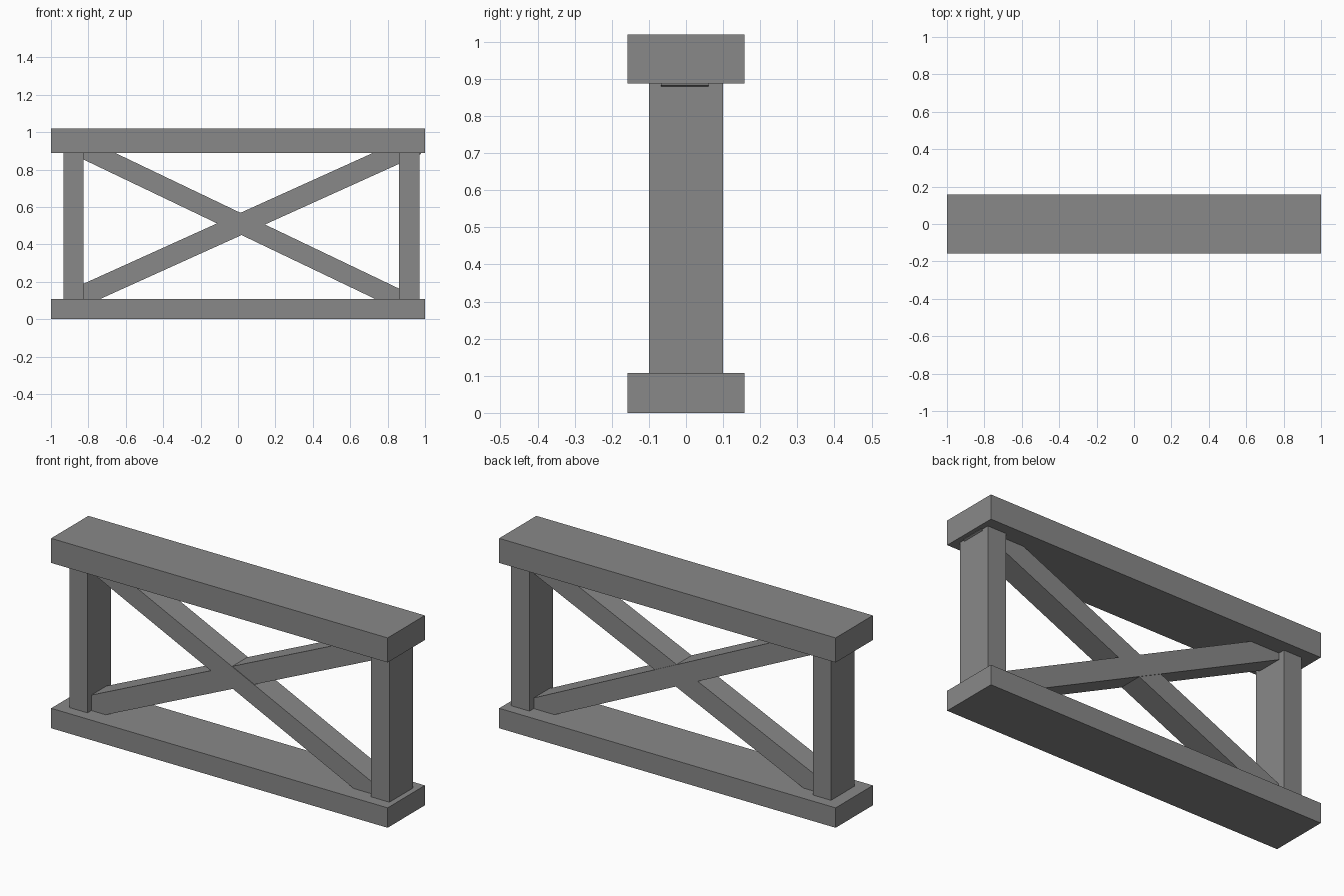
import bpy
import math

cube = bpy.data.objects.get("Cube")
if cube:
    bpy.data.objects.remove(cube, do_unlink=True)

# Single grey colour
grey = bpy.data.materials.new("plain_grey")
grey.use_nodes = True
COLOUR = (0.25, 0.25, 0.25, 1)
grey.diffuse_color = COLOUR
grey.node_tree.nodes["Principled BSDF"].inputs["Base Color"].default_value = COLOUR


def box(name, centre, size, tilt=0.0):
    """Box of the given size, tilted about y."""
    bpy.ops.mesh.primitive_cube_add(size=1, location=centre)
    obj = bpy.context.object
    obj.name = name
    obj.scale = size
    obj.rotation_euler.y = tilt
    obj.data.materials.append(grey)
    return obj


def span(name, x, y, z):
    """Upright box between the limits on each axis."""
    box(name, [(a + b) / 2 for a, b in (x, y, z)], [b - a for a, b in (x, y, z)])


def brace(name, x, mid_z, slope, y, thickness):
    """Diagonal beam whose centre line is z = mid_z + slope * x."""
    cx = (x[0] + x[1]) / 2
    angle = math.atan(slope)
    length = (x[1] - x[0]) / math.cos(angle)
    box(name, (cx, (y[0] + y[1]) / 2, mid_z + slope * cx),
        (length, y[1] - y[0], thickness), -angle)


# Horizontal beams
BASE_TOP, RAIL_BOTTOM = 0.107, 0.888
span("bottom_beam", (-1, 1), (-0.158, 0.158), (0, BASE_TOP))
span("top_beam", (-1, 1), (-0.158, 0.158), (RAIL_BOTTOM, 1.02))

# Upright posts
span("right_post", (-0.932, -0.825), (-0.1, 0.1), (BASE_TOP, RAIL_BOTTOM))
span("left_post", (0.86, 0.97), (-0.1, 0.1), (BASE_TOP, RAIL_BOTTOM))

# Crossed braces, with ends buried in the frame
brace("rising_brace", (-0.88, 0.957), 0.502, 0.452, (-0.067, 0.061), 0.111)
brace("falling_brace", (-0.89, 0.92), 0.517, -0.478, (-0.07, 0.064), 0.105)
